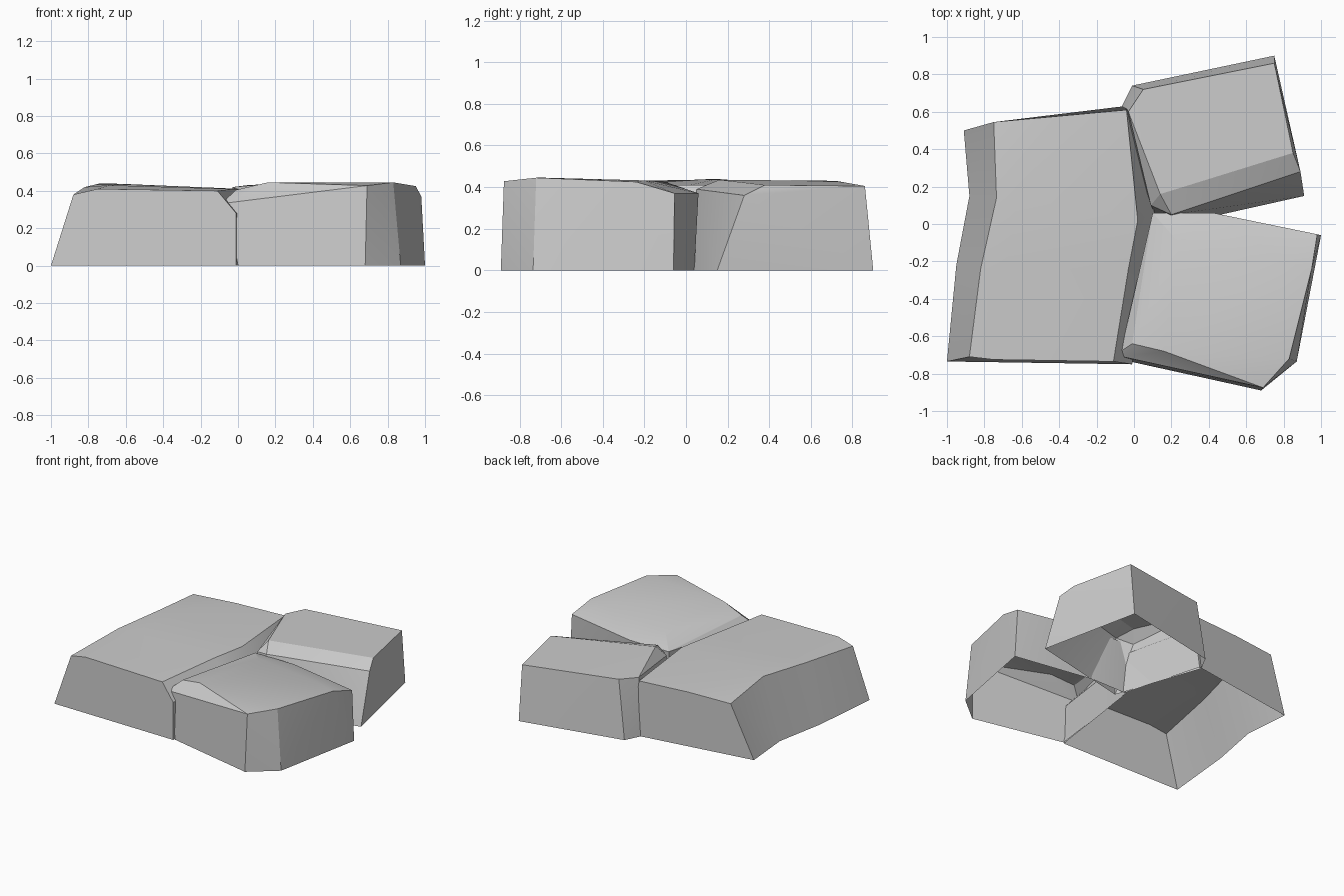
import bpy, bmesh, math

cube = bpy.data.objects.get("Cube")
if cube:
    bpy.data.objects.remove(cube, do_unlink=True)

stone = bpy.data.materials.new("grey_stone")
stone.use_nodes = True
grey = (0.6, 0.6, 0.6, 1)
stone.diffuse_color = grey
stone.node_tree.nodes["Principled BSDF"].inputs["Base Color"].default_value = grey


def finish(bm, name):
    """Turn a bmesh into a slab object with crisp edges and soft tops."""
    bmesh.ops.recalc_face_normals(bm, faces=bm.faces)
    mesh = bpy.data.meshes.new(name)
    bm.to_mesh(mesh)
    bm.free()
    mesh.materials.append(stone)
    obj = bpy.data.objects.new(name, mesh)
    bpy.context.collection.objects.link(obj)
    bpy.ops.object.select_all(action="DESELECT")
    obj.select_set(True)
    bpy.context.view_layer.objects.active = obj
    bpy.ops.object.shade_smooth_by_angle(angle=math.radians(20))


def hull_slab(name, base, crown):
    """Chiselled convex slab, hollow underneath."""
    bm = bmesh.new()
    for x, y in base:
        bm.verts.new((x, y, 0))
    for p in crown:
        bm.verts.new(p)
    bmesh.ops.convex_hull(bm, input=bm.verts)
    loose = [v for v in bm.verts if not v.link_faces]
    bmesh.ops.delete(bm, geom=loose, context="VERTS")
    under = [f for f in bm.faces if all(v.co.z < 0.001 for v in f.verts)]
    bmesh.ops.delete(bm, geom=under, context="FACES_ONLY")
    bmesh.ops.dissolve_limit(bm, angle_limit=math.radians(1),
                             verts=bm.verts, edges=bm.edges)
    finish(bm, name)


# Long slab: cross-sections from front to back, each running left foot,
# left rim, inner rim, bevel foot, right foot
sections = [
    [(-1, -.735, 0), (-.88, -.71, .38), (-.75, -.725, .41),
     (-.11, -.735, .40), (-.01, -.75, .28), (-.01, -.75, 0)],
    [(-.95, -.22, 0), (-.82, -.24, .42), (-.69, -.24, .43),
     (-.03, -.24, .41), (.06, -.24, .28), (.06, -.24, 0)],
    [(-.88, .15, 0), (-.735, .14, .44), (-.62, .14, .437),
     (.02, .02, .41), (.11, .06, .30), (.11, .06, 0)],
    [(-.91, .5, 0), (-.75, .545, .395), (-.42, .575, .405),
     (-.04, .61, .40), (-.025, .61, .30), (-.05, .63, 0)],
]
bm = bmesh.new()
rows = [[bm.verts.new(p) for p in sec] for sec in sections]
for a, b in zip(rows, rows[1:]):
    for i in range(len(a) - 1):
        bm.faces.new((a[i], a[i + 1], b[i + 1], b[i]))
bm.faces.new(rows[0])
bm.faces.new(rows[-1])
finish(bm, "long_slab")

# Front slab: domed, with a chipped front corner
hull_slab(
    "front_slab",
    [(0, -.74), (.68, -.89), (.87, -.735), (1, -.06), (.4, .04), (.1, .04)],
    [(-.06, -.71, .335), (-.07, -.68, .35), (-.01, -.64, .405), (.16, -.68, .445),
     (.69, -.875, .428), (.83, -.72, .445), (.95, -.24, .425), (.98, -.055, .37),
     (.42, .06, .37), (.1, .06, .37), (.24, -.1, .425), (.8, -.2, .432)])

# Back slab: sloped top with a rolled front edge
hull_slab(
    "back_slab",
    [(.91, .15), (.75, .9), (-.01, .74), (-.07, .62), (.15, -.02)],
    [(.05, .72, .43), (.75, .86, .405), (.89, .28, .36), (.85, .38, .41),
     (.2, .05, .39), (.09, .1, .36), (.14, .16, .435), (-.03, .6, .42)])
